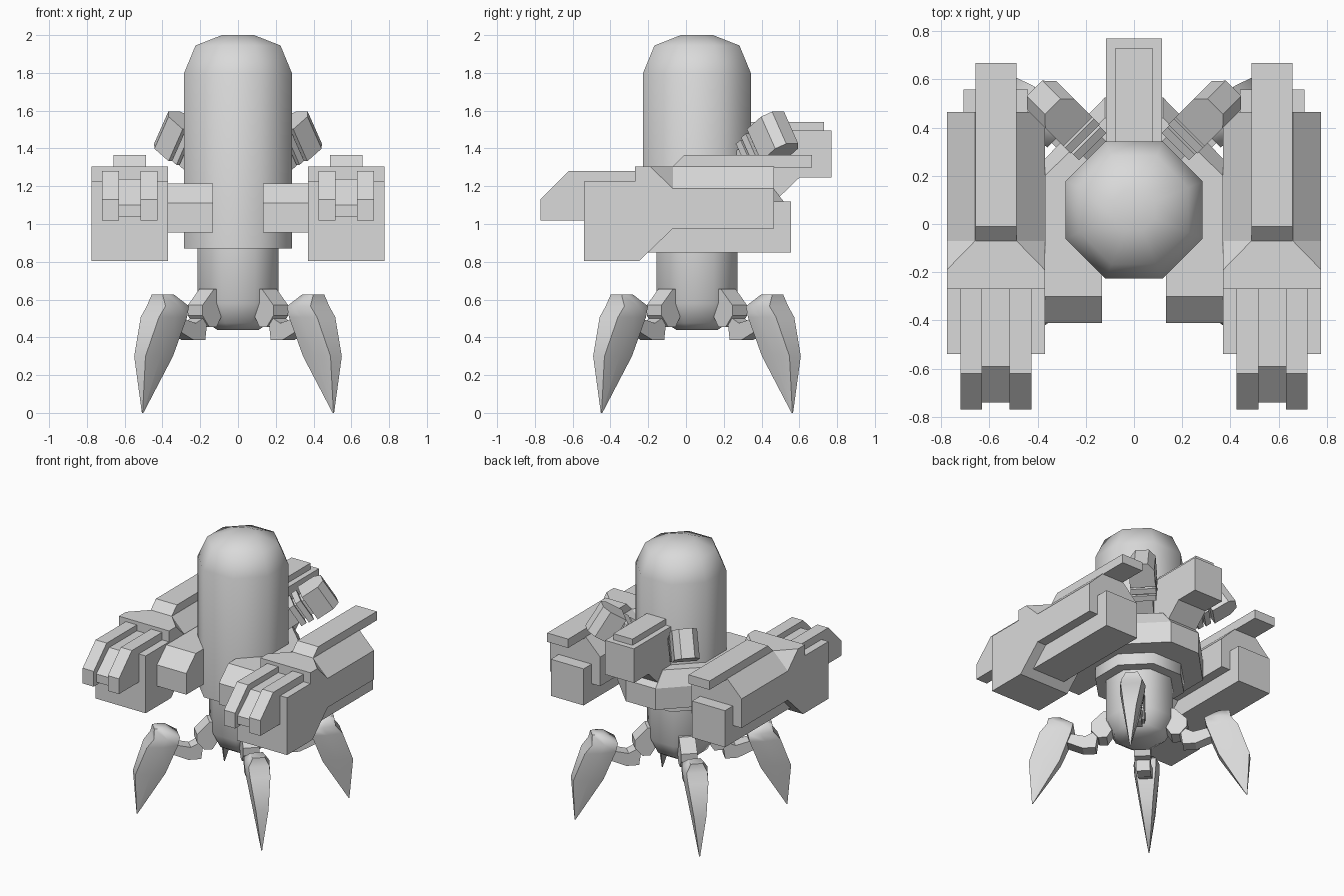
import bpy, bmesh, math
from mathutils import Vector

if "Cube" in bpy.data.objects:
    bpy.data.objects.remove(bpy.data.objects["Cube"])

grey = bpy.data.materials.new("plain grey")
grey.diffuse_color = (0.7, 0.7, 0.7, 1)
grey.use_nodes = True
grey.node_tree.nodes["Principled BSDF"].inputs["Base Color"].default_value = grey.diffuse_color
CY = 0.058  # y of the body axis


def loft(name, rings, smooth=None):
    """Skin a list of equal-length point rings and cap both ends."""
    bm = bmesh.new()
    rows = [[bm.verts.new(p) for p in ring] for ring in rings]
    n = len(rows[0])
    for a, b in zip(rows, rows[1:]):
        for i in range(n):
            j = (i + 1) % n
            bm.faces.new((a[i], a[j], b[j], b[i]))
    bm.faces.new(rows[0])
    bm.faces.new(rows[-1])
    bmesh.ops.remove_doubles(bm, verts=bm.verts, dist=1e-4)
    bmesh.ops.recalc_face_normals(bm, faces=bm.faces)
    me = bpy.data.meshes.new(name)
    bm.to_mesh(me)
    bm.free()
    me.materials.append(grey)
    ob = bpy.data.objects.new(name, me)
    bpy.context.collection.objects.link(ob)
    if smooth:
        bpy.ops.object.select_all(action='DESELECT')
        ob.select_set(True)
        bpy.context.view_layer.objects.active = ob
        bpy.ops.object.shade_smooth_by_angle(angle=math.radians(smooth))
    return ob


def side_prism(name, x0, x1, yz):
    """Extrude a (y, z) profile along x."""
    return loft(name, [[(x, y, z) for y, z in yz] for x in (x0, x1)])


def box(name, x0, x1, y0, y1, z0, z1):
    return side_prism(name, x0, x1, [(y0, z0), (y1, z0), (y1, z1), (y0, z1)])


def octagon_lathe(name, profile):
    """Eight-sided turned shape from (apothem, z) pairs."""
    k = 1 / math.cos(math.pi / 8)
    rings = []
    for r, z in profile:
        angs = [math.pi / 8 + i * math.pi / 4 for i in range(8)]
        rings.append([(r * k * math.cos(a), CY + r * k * math.sin(a), z) for a in angs])
    return loft(name, rings, 50)


# Torso and pelvis
octagon_lathe("torso", [(.285, .87), (.285, 1.8), (.225, 1.945), (.085, 2.0)])
octagon_lathe("pelvis", [(.11, .44), (.165, .475), (.215, .58), (.215, .9)])

# Collar wrapping the torso, with two forward arms and a sloped rim
def collar_ring(front, side, back, z):
    half = [(.132, front), (.37, front), (.37, side), (.12, back)]
    pts = half + [(-x, y) for x, y in reversed(half)]
    pts += [(-.132, .1), (.132, .1)]
    return [(x, y, z) for x, y in pts]

loft("collar", [collar_ring(-.41, .27, .525, .955),
                collar_ring(-.41, .27, .525, 1.11),
                collar_ring(-.30, .20, .44, 1.215)])

# Back pack
side_prism("back_pack", -.117, .117, [(.2, 1.495), (.77, 1.495), (.77, 1.245),
                                      (.6, 1.245), (.46, 1.11), (.2, 1.11)])
box("back_pack_ridge", -.077, .077, .2, .73, 1.49, 1.54)

# Gun arms
for s, side in ((1, "right"), (-1, "left")):
    cx, w = .573 * s, .203

    def arm_box(name, x0, x1, yz):
        side_prism(side + name, cx + s * x0, cx + s * x1, yz)

    rings = []
    for y, t, b, c in ((-.54, 1.225, .805, 0), (-.27, 1.225, .805, 0),
                       (-.27, 1.305, .805, 0), (-.247, 1.305, .805, 0),
                       (-.19, 1.305, .86, 0), (-.07, 1.305, .975, .117),
                       (.465, 1.305, .975, .117)):
        sec = [(-w, b), (w, b), (w, t - c), (w - c, t), (c - w, t), (-w, t - c)]
        rings.append([(cx + x, y, z) for x, z in sec])
    loft(side + "_arm_housing", rings)

    arm_box("_arm_lower_box", -.133, .133, [(-.2, .85), (.557, .85), (.557, 1.118), (-.2, 1.118)])
    arm_box("_arm_rail", -.085, .085, [(-.075, 1.3), (.667, 1.3), (.667, 1.365), (-.01, 1.365)])
    # twin barrels and the piece between them
    for n, x in (("inner", -.147), ("outer", .057)):
        arm_box("_%s_barrel" % n, x, x + .09, [(-.2, 1.28), (-.62, 1.28), (-.77, 1.13),
                                               (-.77, 1.018), (-.2, 1.018)])
    arm_box("_barrel_bridge", -.057, .057, [(-.2, 1.237), (-.59, 1.237), (-.74, 1.10),
                                            (-.74, 1.04), (-.2, 1.04)])

    # Tilted thruster pods behind the torso
    axis = Vector((.6 * s, .6, .53)).normalized()
    tan = Vector((-s, 1, 0)).normalized()
    up = axis.cross(tan) * s
    c = Vector((.315 * s, .465, 1.457))

    def pod(name, outline, h):
        loft(side + name, [[c + axis * a + tan * t + up * z for a, t in outline]
                           for z in (-h, h)])

    def slab(a0, a1, t):
        return [(a0, -t), (a1, -t), (a1, t), (a0, t)]

    pod("_pod", [(-.075, -.085), (.05, -.085), (.1, -.045), (.1, .045), (.05, .085), (-.075, .085)], .1)
    pod("_pod_neck", slab(-.3, -.07, .055), .06)
    pod("_pod_flange", slab(-.135, -.095, .085), .085)
    pod("_pod_base", slab(-.19, -.15, .08), .08)

# Four diagonal legs
for i, place in enumerate(("back_right", "back_left", "front_left", "front_right")):
    ang = math.pi / 4 + i * math.pi / 2
    ca, sa = math.cos(ang), math.sin(ang)

    def at(r, t, z):
        return (r * ca - t * sa, CY + r * sa + t * ca, z)

    def leg_prism(name, b, rz):
        loft(place + name, [[at(r, t, z) for r, z in rz] for t in (-b, b)])

    leg_prism("_hip", .055, [(.19, .655), (.235, .655), (.32, .57), (.32, .515),
                             (.27, .455), (.215, .455), (.18, .51), (.18, .57)])
    leg_prism("_link", .045, [(.27, .52), (.29, .385), (.375, .385), (.5, .44), (.5, .51), (.36, .475)])
    # claw: centre, radial half size, sideways half size, height
    rings = []
    for r, a, b, z in ((.563, .042, .045, .627), (.525, .088, .078, .565),
                       (.555, .105, .076, .507), (.632, .103, .047, .30),
                       (.714, .003, .003, 0)):
        rings.append([at(r + p * a, q * b, z)
                      for p, q in ((1, .9), (0, 1.1), (-1, .9), (-1, -.9), (0, -1.1), (1, -.9))])
    loft(place + "_claw", rings, 60)
